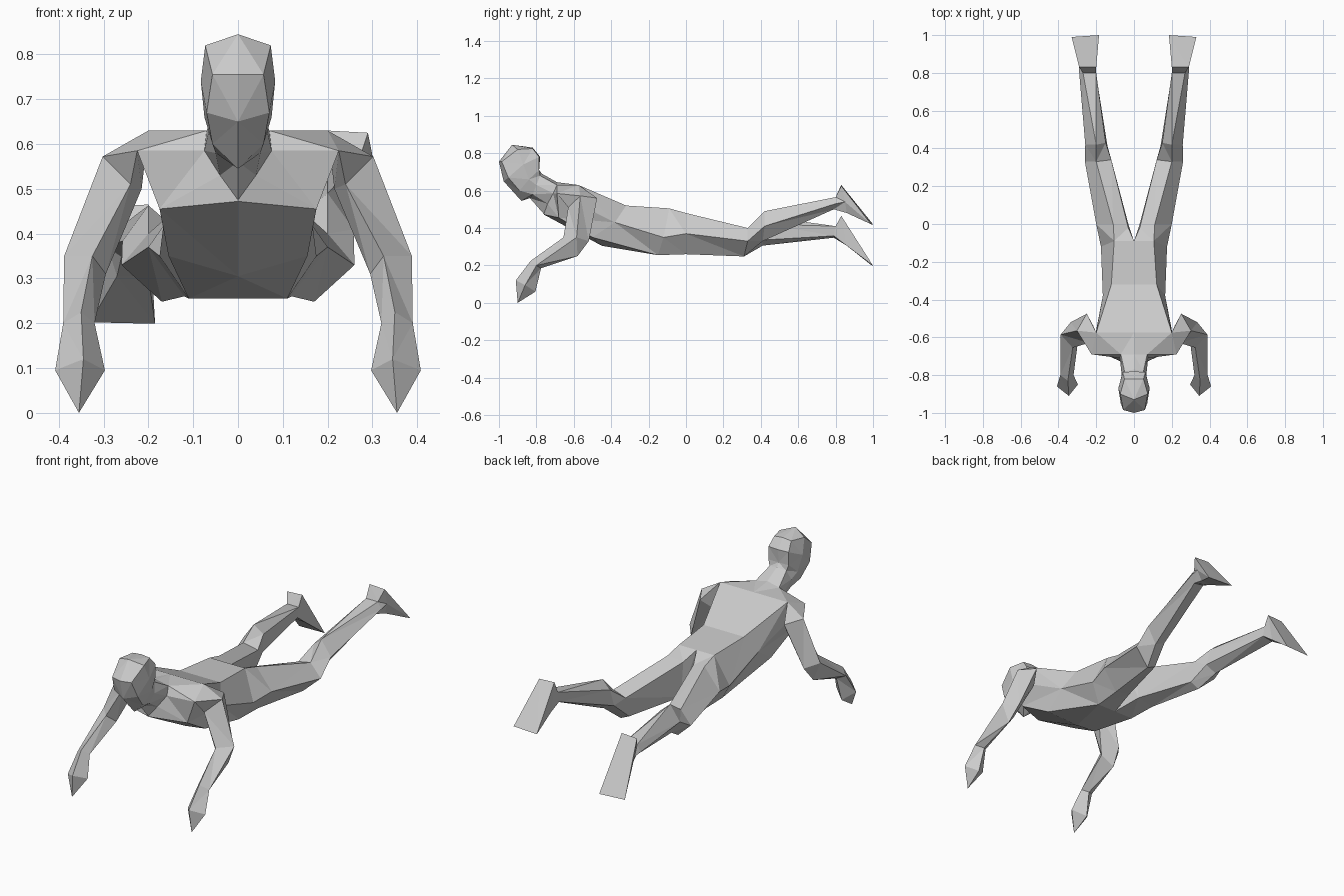
import bpy
import bmesh

cube = bpy.data.objects.get("Cube")
if cube:
    bpy.data.objects.remove(cube, do_unlink=True)

# One plain grey for the whole figure
grey = bpy.data.materials.new("light grey")
grey.use_nodes = True
colour = (.6, .6, .6, 1)
grey.diffuse_color = colour
grey.node_tree.nodes["Principled BSDF"].inputs["Base Color"].default_value = colour


def loft(name, rings, sides=(1, -1), closed=False, bend=None):
    """Skin rings of points on the +x side, once for every side in sides."""
    bm = bmesh.new()
    for side in sides:
        skin = []
        for ring in rings:
            points = [bend(p) if bend else p for p in ring]
            skin.append([bm.verts.new((side * x, y, z)) for x, y, z in points])
        count = len(rings[0])
        for upper, lower in zip(skin, skin[1:]):
            for j in range(count if closed else count - 1):
                k = (j + 1) % count
                quad = [upper[j], upper[k], lower[k], lower[j]]
                bm.faces.new(quad if side > 0 else quad[::-1])
    bmesh.ops.remove_doubles(bm, verts=bm.verts, dist=.0005)
    bmesh.ops.dissolve_degenerate(bm, edges=bm.edges, dist=.0005)
    bmesh.ops.triangulate(bm, faces=bm.faces, quad_method='SHORT_EDGE')
    mesh = bpy.data.meshes.new(name)
    bm.to_mesh(mesh)
    bm.free()
    mesh.materials.append(grey)
    obj = bpy.data.objects.new(name, mesh)
    bpy.context.collection.objects.link(obj)
    return obj


# Half rings run from the back centre, round the side, to the front centre
crown = [(0, -.93, .845)] * 5
brow = [(0, -.82, .83), (.05, -.82, .825), (.073, -.9, .82), (.057, -.985, .755), (0, -1, .755)]
cheek = [(0, -.78, .78), (.06, -.785, .78), (.083, -.87, .74), (.07, -.95, .67), (0, -.975, .65)]
jaw = [(0, -.785, .71), (.06, -.785, .71), (.075, -.84, .66), (.057, -.89, .6), (0, -.88, .545)]
neck = [(0, -.77, .69), (.05, -.78, .68), (.065, -.8, .63), (.05, -.82, .58), (0, -.835, .56)]
collar = [(0, -.69, .645), (.07, -.69, .63), (.075, -.71, .585), (.04, -.74, .53), (0, -.76, .475)]
shoulders = [(0, -.575, .63), (.2, -.575, .63), (.225, -.69, .585), (.175, -.68, .455), (0, -.76, .472)]
waist = [(0, -.32, .52), (.12, -.32, .52), (.165, -.38, .43), (.155, -.5, .35), (0, -.45, .305)]
hips = [(0, -.09, .505), (.105, -.09, .505), (.175, -.12, .35), (.11, -.15, .255), (0, -.15, .255)]

loft("head", [crown, brow, cheek, jaw, neck])
loft("neck", [neck, collar])
loft("torso", [collar, shoulders, waist, hips])

# Legs grow out of each half of the hips and end in a wedge foot
thigh = [(.03, -.02, .46), (.11, 0, .48), (.2, 0, .37), (.12, 0, .26), (.03, 0, .28)]
knee = [(.12, .34, .38), (.2, .33, .4), (.26, .33, .33), (.17, .31, .248), (.12, .31, .27)]
calf = [(.15, .43, .45), (.2, .42, .49), (.258, .42, .41), (.2, .41, .33), (.14, .41, .36)]
ankle = [(.2, .8, .565), (.27, .8, .565), (.29, .8, .53), (.26, .79, .5), (.2, .79, .51)]
heel = [(.2, .83, .63), (.29, .83, .625), (.29, .85, .54), (.27, .86, .48), (.2, .86, .48)]
toes = [(.185, 1, .42)] + [(.33, .99, .42)] * 3 + [(.185, 1, .42)]


def lowered(point):
    """Drop the shin and foot by swinging them down from the knee."""
    x, y, z = point
    return x, y, z - max(0, y - .33) * (.33 if y > .5 else .3)


for label, side, bend in (("left", 1, None), ("right", -1, lowered)):
    loft(label + "_leg", [hips, thigh, knee, calf, ankle], [side], True, bend)
    loft(label + "_foot", [ankle, heel, toes], [side], True, bend)

# Arm rings go front, inner, back, outer
shoulder_tip = [(.2, -.575, .63)] * 4
armpit, shoulder_back, shoulder_out = (.215, -.54, .5), (.25, -.475, .56), (.302, -.565, .572)
shoulder = [(.225, -.69, .585), armpit, shoulder_back, shoulder_out]
upper_arm = [(.24, -.63, .51), armpit, shoulder_back, shoulder_out]
elbow_front, elbow_in, elbow_out = (.325, -.655, .35), (.295, -.61, .31), (.388, -.585, .35)
elbow = [elbow_front, elbow_in, (.335, -.52, .33), elbow_out]
elbow_tip = [elbow_front, elbow_in, (.35, -.58, .25), elbow_out]
wrist = [(.35, -.83, .225), (.32, -.8, .2), (.35, -.775, .185), (.39, -.8, .2)]
palm = [(.345, -.91, .12), (.297, -.85, .095), (.36, -.805, .06), (.408, -.86, .095)]
fingertip = [(.355, -.9, 0)] * 4

for label, side in (("left", 1), ("right", -1)):
    loft(label + "_upper_arm", [shoulder_tip, shoulder, upper_arm, elbow], [side], True)
    loft(label + "_forearm", [elbow, elbow_tip, wrist], [side], True)
    loft(label + "_hand", [wrist, palm, fingertip], [side], True)
